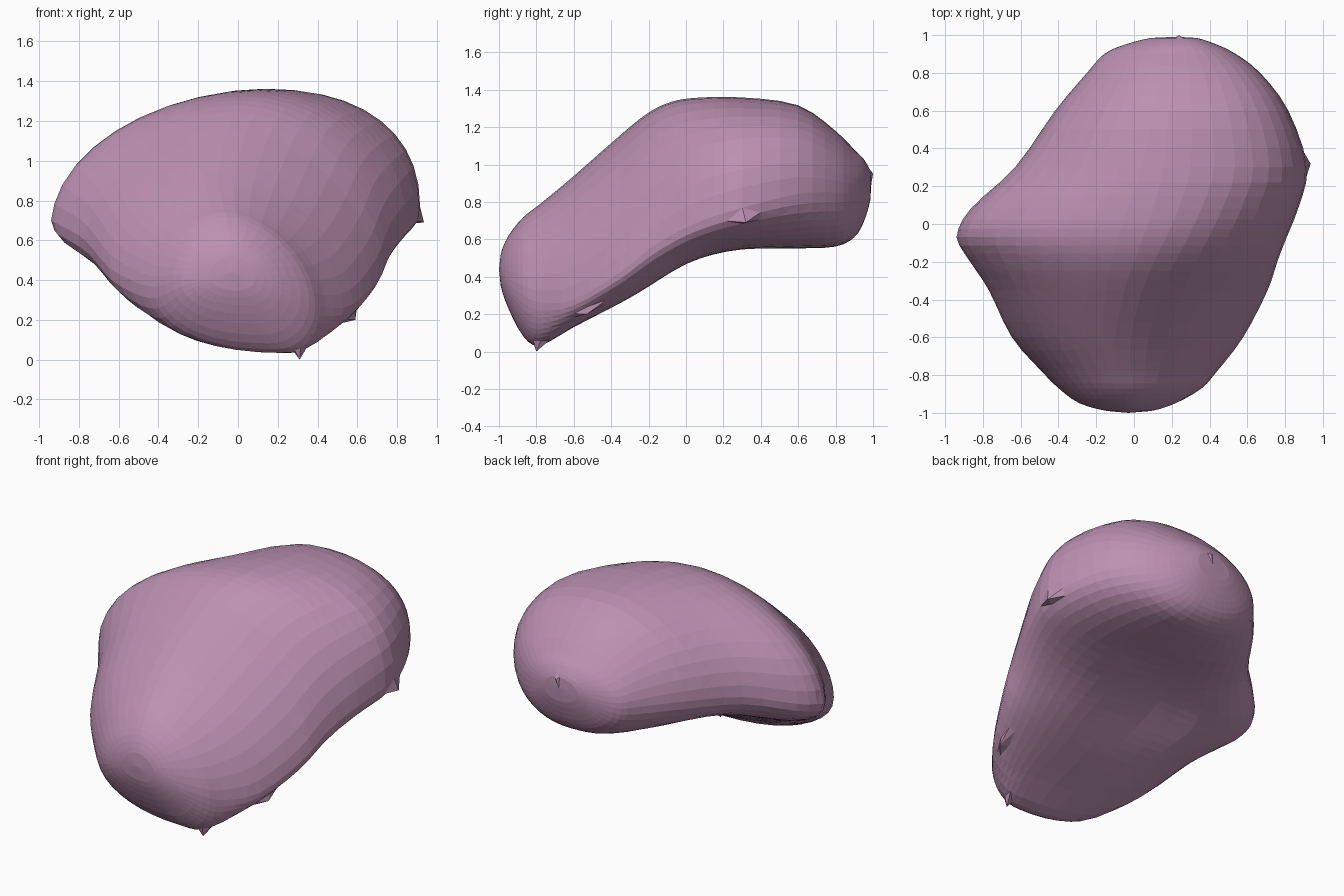
import bpy, bmesh, math
from mathutils import Vector

if "Cube" in bpy.data.objects:
    bpy.data.objects.remove(bpy.data.objects["Cube"])

# Slices along y: y, left x/z, top x/z, right x/z, bottom x/z
ROWS = [
    (-0.99, -0.15, 0.42, -0.03, 0.53, 0.10, 0.42, 0.00, 0.34),
    (-0.95, -0.29, 0.40, -0.04, 0.62, 0.22, 0.36, 0.05, 0.23),
    (-0.87, -0.40, 0.37, -0.06, 0.72, 0.36, 0.30, 0.15, 0.08),
    (-0.78, -0.49, 0.38, -0.08, 0.79, 0.44, 0.26, 0.25, 0.03),
    (-0.60, -0.65, 0.46, -0.10, 0.94, 0.58, 0.27, 0.28, 0.13),
    (-0.35, -0.77, 0.60, -0.05, 1.16, 0.71, 0.42, 0.25, 0.255),
    (-0.20, -0.87, 0.66, 0.00, 1.28, 0.76, 0.54, 0.25, 0.34),
    (-0.07, -0.94, 0.70, 0.05, 1.34, 0.81, 0.62, 0.22, 0.42),
    (0.08, -0.87, 0.73, 0.10, 1.36, 0.87, 0.69, 0.20, 0.49),
    (0.30, -0.63, 0.80, 0.15, 1.36, 0.92, 0.76, 0.18, 0.54),
    (0.60, -0.42, 0.83, 0.18, 1.32, 0.82, 0.84, 0.20, 0.55),
    (0.80, -0.25, 0.83, 0.20, 1.18, 0.67, 0.85, 0.22, 0.56),
    (0.90, -0.16, 0.83, 0.21, 1.08, 0.54, 0.85, 0.22, 0.61),
    (0.95, -0.05, 0.85, 0.22, 1.03, 0.44, 0.86, 0.22, 0.69),
    (0.985, 0.08, 0.88, 0.22, 0.97, 0.34, 0.88, 0.22, 0.80),
]
STEPS, QUARTER = 3, 10


def spline(a, b, c, d, t):
    return [0.5 * (2*q + (r-p)*t + (2*p-5*q+4*r-s)*t*t + (3*q-p-3*r+s)*t**3)
            for p, q, r, s in zip(a, b, c, d)]


def ring(row):
    """Closed slice made of four superellipse quarters."""
    y, xl, zl, xt, zt, xr, zr, xb, zb = row
    mix = min(1, max(0, (y + 0.35) / 0.6))
    right, top, left, bottom = (xr, zr), (xt, zt), (xl, zl), (xb, zb)
    quarters = [(right, top, 1.75 + 0.55*mix, True), (left, top, 1.85, False),
                (left, bottom, 2.2, True), (right, bottom, 2.2, False)]
    pts = []
    for side, pole, n, rising in quarters:
        for k in range(QUARTER):
            a = (k if rising else QUARTER - k) / QUARTER * math.pi / 2
            u = max(0, math.cos(a)) ** (2/n)
            v = max(0, math.sin(a)) ** (2/n)
            x = pole[0] + (side[0] - pole[0]) * u
            z = side[1] + (pole[1] - side[1]) * v
            if pole is bottom:  # shallow hollow underneath
                z += 0.07 * v * math.exp(-((x + 0.2)**2 + y*y) / 0.12)
            pts.append(Vector((x, y, z)))
    return pts


# Loft the body
bm = bmesh.new()
rings = []
last = len(ROWS) - 1
for i in range(last):
    a, b, c, d = (ROWS[max(0, min(last, i + j))] for j in (-1, 0, 1, 2))
    for s in range(STEPS):
        rings.append([bm.verts.new(p) for p in ring(spline(a, b, c, d, s / STEPS))])
rings.append([bm.verts.new(p) for p in ring(ROWS[-1])])
count = QUARTER * 4
for r0, r1 in zip(rings, rings[1:]):
    for k in range(count):
        m = (k + 1) % count
        bm.faces.new((r0[k], r0[m], r1[m], r1[k]))

# Close both ends
for loop, tip in ((rings[0], (-0.03, -1.0, 0.44)), (rings[-1], (0.23, 0.995, 0.91))):
    centre = bm.verts.new(tip)
    for k in range(count):
        bm.faces.new((loop[k], loop[(k + 1) % count], centre))

# Soften the slices, then pull out the small pointed nubs
bmesh.ops.smooth_vert(bm, verts=bm.verts, factor=0.4,
                      use_axis_x=True, use_axis_y=True, use_axis_z=True)
for nub in ((0.31, -0.80, 0.0), (0.59, -0.53, 0.20), (0.935, 0.32, 0.69),
            (0.24, 1.0, 0.95), (-0.03, -1.0, 0.44), (-0.94, -0.07, 0.70)):
    target = Vector(nub)
    min(bm.verts, key=lambda v: (v.co - target).length).co = target

bmesh.ops.recalc_face_normals(bm, faces=bm.faces)
bmesh.ops.triangulate(bm, faces=bm.faces)
mesh = bpy.data.meshes.new("lumpy_body")
bm.to_mesh(mesh)
bm.free()
body = bpy.data.objects.new("lumpy_body", mesh)
bpy.context.collection.objects.link(body)

mat = bpy.data.materials.new("mauve")
mat.diffuse_color = (0.50, 0.28, 0.44, 1)
mat.use_nodes = True
mat.node_tree.nodes["Principled BSDF"].inputs["Base Color"].default_value = mat.diffuse_color
mesh.materials.append(mat)
